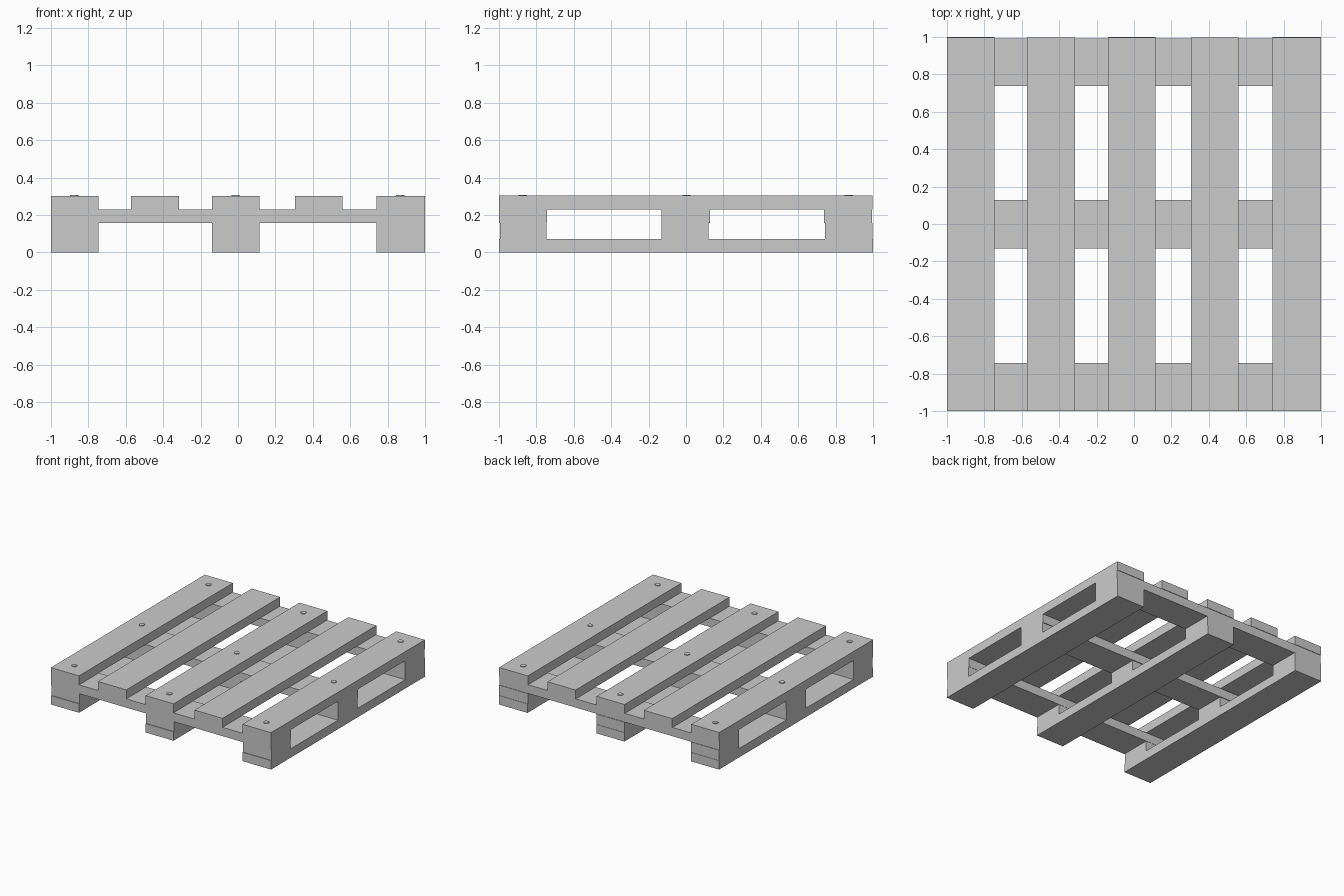
import bpy, bmesh
from mathutils import Matrix, Vector

if "Cube" in bpy.data.objects:
    bpy.data.objects.remove(bpy.data.objects["Cube"])


def box(name, x, y, z):
    """Box from (min, max) ranges on each axis."""
    lo, hi = Vector((x[0], y[0], z[0])), Vector((x[1], y[1], z[1]))
    bm = bmesh.new()
    m = Matrix.Translation((lo + hi) / 2) @ Matrix.Diagonal((*(hi - lo), 1))
    bmesh.ops.create_cube(bm, size=1, matrix=m)
    finish(name, bm)


def nail(name, x, y, z0, z1, r):
    """Short flat nail head."""
    bm = bmesh.new()
    bmesh.ops.create_cone(bm, cap_ends=True, segments=12, radius1=r, radius2=r,
                          depth=z1 - z0, matrix=Matrix.Translation((x, y, (z0 + z1) / 2)))
    finish(name, bm)


def finish(name, bm):
    me = bpy.data.meshes.new(name)
    bm.to_mesh(me)
    bm.free()
    bpy.context.collection.objects.link(bpy.data.objects.new(name, me))


FULL = (-1, 1)
Z = (0, 0.073, 0.157, 0.229, 0.303)          # layer heights
deck_x = [(-1, -0.745), (-0.573, -0.315), (-0.14, 0.114), (0.305, 0.56), (0.74, 1)]
runner_x = deck_x[::2]
block_y = [(-0.995, -0.745), (-0.13, 0.121), (0.742, 0.997)]
cross_y = [(-1, -0.743), (-0.132, 0.127), (0.738, 0.993)]

# Bottom runners
for i, x in enumerate(runner_x):
    box(f"bottom_runner_{i}", x, FULL, Z[0:2])

# Spacer blocks
for i, x in enumerate(runner_x):
    for j, y in enumerate(block_y):
        box(f"spacer_block_{i}_{j}", x, y, Z[1:3])

# Cross boards
for j, y in enumerate(cross_y):
    box(f"cross_board_{j}", FULL, y, Z[2:4])

# Deck boards
for i, x in enumerate(deck_x):
    box(f"deck_board_{i}", x, (-1, 0.997), Z[3:5])

# Nail heads over each block
for i, x in enumerate((-0.876, -0.013, 0.868)):
    for j, y in enumerate((-0.872, 0.003, 0.87)):
        nail(f"nail_head_{i}_{j}", x, y, 0.298, 0.308, 0.022)
